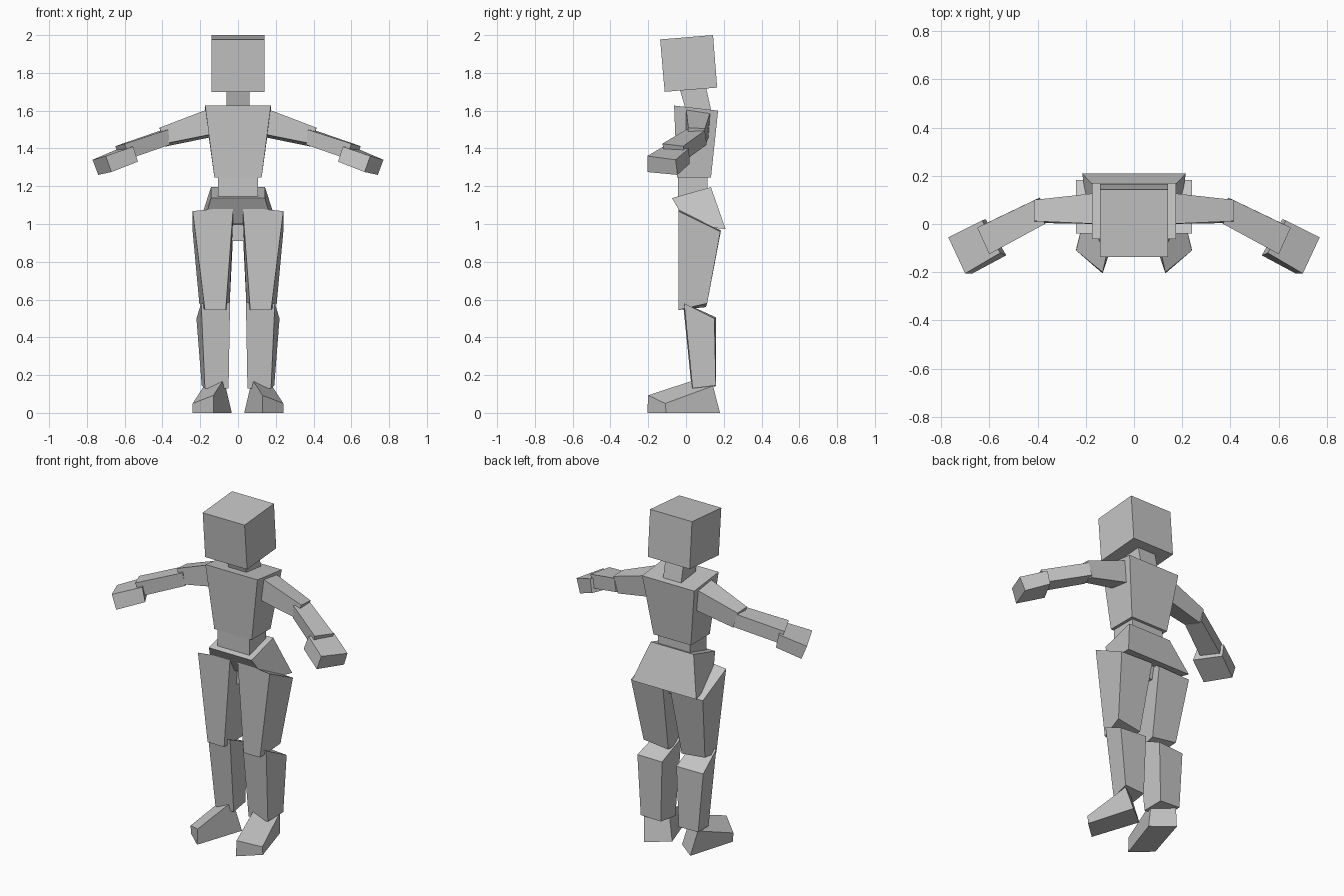
import bpy, bmesh

skin = bpy.data.materials.new("light_grey")
skin.diffuse_color = (0.56, 0.56, 0.56, 1)


def block(name, ring_a, ring_b, mirror=False):
    """Six-sided block lofted between two four-cornered rings."""
    bm = bmesh.new()
    a = [bm.verts.new(p) for p in ring_a]
    b = [bm.verts.new(p) for p in ring_b]
    bm.faces.new(a[::-1])
    bm.faces.new(b)
    for i in range(4):
        j = (i + 1) % 4
        bm.faces.new((a[i], a[j], b[j], b[i]))
    bmesh.ops.recalc_face_normals(bm, faces=bm.faces)
    mesh = bpy.data.meshes.new(name)
    bm.to_mesh(mesh)
    bm.free()
    mesh.materials.append(skin)
    obj = bpy.data.objects.new(name, mesh)
    bpy.context.collection.objects.link(obj)
    if mirror:
        obj.modifiers.new("Mirror", 'MIRROR').use_mirror_merge = False
    return obj


def ring(front, back):
    """Symmetric ring from (half width, y, z) of its front and back edges."""
    (wf, yf, zf), (wb, yb, zb) = front, back
    return [(-wf, yf, zf), (wf, yf, zf), (wb, yb, zb), (-wb, yb, zb)]


# Central body: bottom ring, then top ring
block("head", ring((.14, -.113, 1.70), (.14, .165, 1.722)),
      ring((.14, -.137, 1.977), (.14, .143, 2.0)))
block("neck", ring((.06, .0, 1.60), (.06, .138, 1.58)),
      ring((.06, -.035, 1.72), (.06, .105, 1.73)))
block("chest", ring((.125, -.048, 1.245), (.125, .132, 1.245)),
      ring((.174, -.063, 1.627), (.174, .17, 1.60)))
block("waist", ring((.107, -.043, 1.12), (.107, .115, 1.12)),
      ring((.107, -.043, 1.28), (.107, .115, 1.28)))
block("pelvis", ring((.182, .006, 1.0), (.215, .21, .972)),
      ring((.143, -.074, 1.137), (.143, .132, 1.195)))
block("crotch", ring((.04, .03, .91), (.04, .12, .91)),
      ring((.06, .03, 1.02), (.06, .15, 1.02)))

# Legs: corners run front inner, front outer, back outer, back inner
block("thigh",
      [(.065, -.04, .545), (.175, -.04, .545), (.205, .112, .58), (.045, .105, .56)],
      [(.025, -.04, 1.09), (.24, -.04, 1.068), (.24, .182, .96), (.025, .185, .965)], True)
block("shin",
      [(.05, .03, .13), (.175, .035, .13), (.192, .158, .145), (.06, .155, .14)],
      [(.042, -.016, .585), (.195, -.01, .58), (.22, .15, .50), (.048, .16, .505)], True)
block("foot",
      [(.13, -.205, .0), (.24, -.105, .0), (.155, .18, .0), (.033, .085, .0)],
      [(.13, -.20, .093), (.24, -.11, .05), (.18, .143, .143), (.075, .058, .178)], True)

# Arms: corners run front top, back top, back bottom, front bottom
block("upper_arm",
      [(.14, .0, 1.615), (.14, .13, 1.595), (.14, .12, 1.46), (.14, .0, 1.475)],
      [(.415, .012, 1.51), (.415, .10, 1.505), (.385, .10, 1.41), (.39, .004, 1.425)], True)
block("forearm",
      [(.37, .0, 1.50), (.41, .10, 1.495), (.39, .11, 1.42), (.36, .01, 1.42)],
      [(.60, -.125, 1.425), (.65, -.015, 1.412), (.62, .0, 1.34), (.575, -.11, 1.345)], True)
block("hand",
      [(.555, -.12, 1.41), (.63, .015, 1.40), (.615, .02, 1.32), (.53, -.13, 1.33)],
      [(.70, -.205, 1.36), (.77, -.055, 1.34), (.74, -.045, 1.26), (.67, -.205, 1.275)], True)
